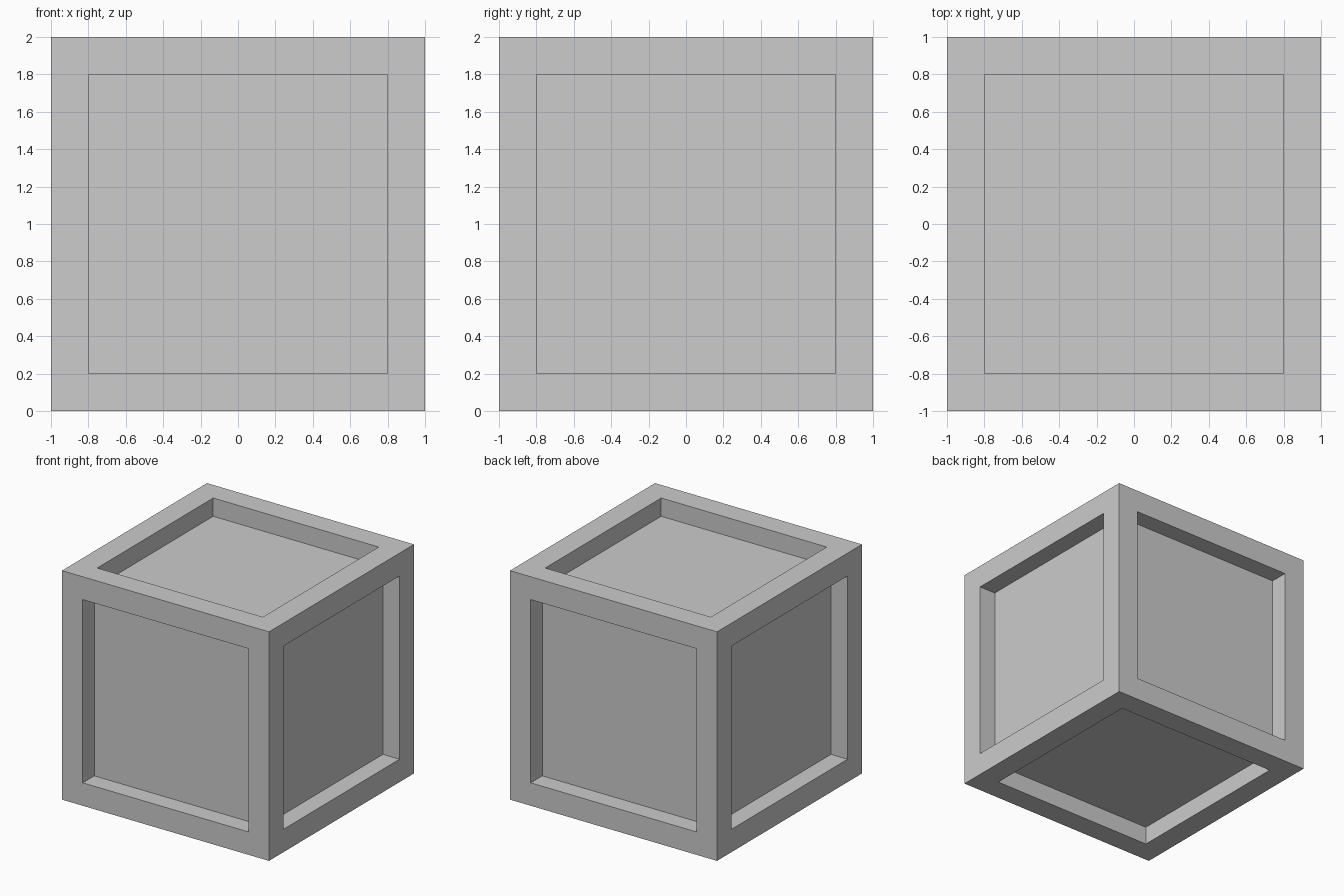
import bpy
import bmesh
from mathutils import Matrix

if "Cube" in bpy.data.objects:
    bpy.data.objects.remove(bpy.data.objects["Cube"])

SIZE = 2.0      # outer edge length
BORDER = 0.2    # width of the frame around each panel
DEPTH = 0.16    # how far each panel is sunk

# One plain grey for the whole crate
grey = bpy.data.materials.new("light_grey")
grey.diffuse_color = (0.604, 0.604, 0.604, 1.0)
grey.use_nodes = True
grey.node_tree.nodes["Principled BSDF"].inputs["Base Color"].default_value = grey.diffuse_color

# Crate body: a cube standing on the ground
bm = bmesh.new()
bmesh.ops.create_cube(bm, size=SIZE, matrix=Matrix.Translation((0, 0, SIZE / 2)))
bm.normal_update()
panels = list(bm.faces)

# Frame borders: inset every side
bmesh.ops.inset_individual(bm, faces=panels, thickness=BORDER, use_even_offset=True)
bm.normal_update()

# Sunken panels: extrude each inner face straight inwards
sunk = bmesh.ops.extrude_discrete_faces(bm, faces=panels)["faces"]
bm.normal_update()
for face in sunk:
    bmesh.ops.translate(bm, verts=face.verts[:], vec=face.normal * -DEPTH)
bmesh.ops.recalc_face_normals(bm, faces=bm.faces[:])

mesh = bpy.data.meshes.new("crate")
bm.to_mesh(mesh)
bm.free()
mesh.materials.append(grey)
crate = bpy.data.objects.new("crate", mesh)
bpy.context.collection.objects.link(crate)
